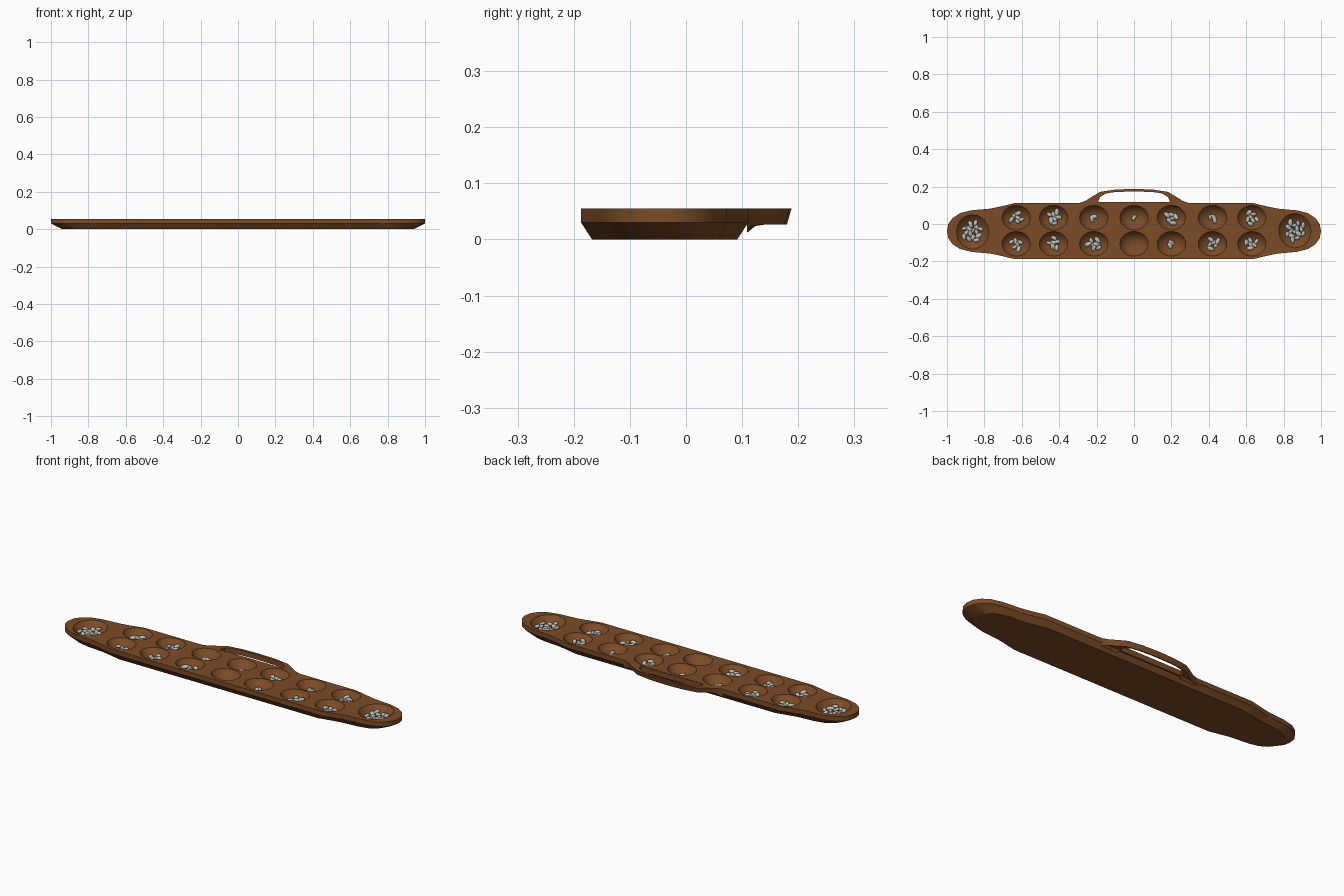
import bpy, bmesh, math, random
from mathutils import Vector, Matrix, Euler

if "Cube" in bpy.data.objects:
    bpy.data.objects.remove(bpy.data.objects["Cube"])

random.seed(4)
TOP = 0.055


def material(name, rgb):
    m = bpy.data.materials.new(name)
    m.diffuse_color = (*rgb, 1)
    m.use_nodes = True
    m.node_tree.nodes["Principled BSDF"].inputs["Base Color"].default_value = m.diffuse_color
    return m


wood = material("brown wood", (0.2, 0.072, 0.019))
stone = material("pale grey stone", (0.5, 0.51, 0.47))


def finish(bm, name, mat, angle=30):
    bmesh.ops.recalc_face_normals(bm, faces=bm.faces[:])
    me = bpy.data.meshes.new(name)
    bm.to_mesh(me)
    bm.free()
    me.materials.append(mat)
    ob = bpy.data.objects.new(name, me)
    bpy.context.collection.objects.link(ob)
    bpy.ops.object.select_all(action='DESELECT')
    ob.select_set(True)
    bpy.context.view_layer.objects.active = ob
    bpy.ops.object.shade_smooth_by_angle(angle=math.radians(angle))
    return ob


# Board: three stacked outlines give a bevelled underside
upper = [(-1, -0.038), (-0.993, 0), (-0.97, 0.032), (-0.93, 0.058), (-0.87, 0.073),
         (-0.77, 0.082), (-0.72, 0.092), (-0.64, 0.111)]
lower = [(-0.64, -0.187), (-0.72, -0.168), (-0.77, -0.158), (-0.87, -0.149),
         (-0.93, -0.134), (-0.97, -0.108), (-0.993, -0.076)]
left = lower + upper
outline = left + [(-x, y) for x, y in reversed(left)]
bm = bmesh.new()
rings = []
for z, sx, sy in ((0, 0.94, 0.868), (0.03, 1, 1), (TOP, 1, 1)):
    rings.append([bm.verts.new((x * sx, -0.038 + (y + 0.038) * sy, z)) for x, y in outline])
n = len(outline)
for a, b in zip(rings, rings[1:]):
    for i in range(n):
        bm.faces.new((a[i], a[(i + 1) % n], b[(i + 1) % n], b[i]))
bm.faces.new(rings[0])
bm.faces.new(rings[-1])
board = finish(bm, "board", wood)

# Pits: (x, y, x radius, y radius, depth, stone count)
columns = (-0.63, -0.43, -0.215, 0, 0.2, 0.42, 0.63)
pits = [(-0.863, -0.042, 0.086, 0.092, 0.043, 15), (0.86, -0.036, 0.086, 0.092, 0.043, 15)]
for y, counts in ((0.034, (6, 7, 2, 1, 6, 3, 7)), (-0.106, (6, 6, 7, 0, 2, 6, 6))):
    pits += [(x, y, 0.076, 0.066, 0.04, c) for x, c in zip(columns, counts)]

# Cutter made of flattened spheres whose caps form the bowls
bm = bmesh.new()
for x, y, rx, ry, d, _ in pits:
    big = (ry * ry + d * d) / (2 * d)
    m = Matrix.Translation((x, y, TOP - d + big)) @ Matrix.Diagonal((rx / ry, 1, 1, 1))
    bmesh.ops.create_uvsphere(bm, u_segments=32, v_segments=24, radius=big, matrix=m)
# spheres may overlap above the board, so trim them just over its top
bmesh.ops.bisect_plane(bm, geom=bm.verts[:] + bm.edges[:] + bm.faces[:],
                       plane_co=(0, 0, TOP + 0.001), plane_no=(0, 0, 1), clear_outer=True)
bmesh.ops.holes_fill(bm, edges=[e for e in bm.edges if e.is_boundary], sides=0)
cutter = finish(bm, "pit_cutter", wood)
cutter.hide_render = True
mod = board.modifiers.new("pits", 'BOOLEAN')
mod.operation = 'DIFFERENCE'
mod.solver = 'EXACT'
mod.object = cutter
bpy.ops.object.select_all(action='DESELECT')
board.select_set(True)
bpy.context.view_layer.objects.active = board
bpy.ops.object.modifier_apply(modifier=mod.name)
bpy.data.objects.remove(cutter)
bpy.ops.object.shade_smooth_by_angle(angle=math.radians(30))

# Handle: arched strip, (outer x, outer y, inner x, inner y, underside z)
half = [(-0.30, 0.109, -0.19, 0.109, 0.012), (-0.26, 0.124, -0.19, 0.124, 0.024),
        (-0.22, 0.149, -0.182, 0.144, 0.027), (-0.18, 0.172, -0.15, 0.163, 0.027),
        (-0.10, 0.184, -0.10, 0.171, 0.027)]
path = half + [(0, 0.188, 0, 0.174, 0.027)] + \
    [(-a, b, -c, d, z) for a, b, c, d, z in reversed(half)]
bm = bmesh.new()
secs = [[bm.verts.new(p) for p in ((a, b, TOP), (c, d, TOP), (c, d, z), (a, b - 0.008 * (b > 0.12), z))]
        for a, b, c, d, z in path]
for s, t in zip(secs, secs[1:]):
    for i in range(4):
        j = (i + 1) % 4
        bm.faces.new((s[i], s[j], t[j], t[i]))
bm.faces.new(secs[0])
bm.faces.new(secs[-1])
finish(bm, "handle", wood)

# Ledge beneath the hole joins handle roots to the board
bm = bmesh.new()
bmesh.ops.create_cube(bm, size=1, matrix=Matrix.Translation((0, 0.113, 0.04)) @
                      Matrix.Diagonal((0.40, 0.008, 0.029, 1)))
finish(bm, "handle_ledge", wood)

# Stones: small ellipsoids spiralled over each bowl floor
bm = bmesh.new()
for x, y, rx, ry, d, count in pits:
    spread = 0.0145 * math.sqrt(max(count - 1, 0))
    start = random.uniform(0, 6.28)
    for k in range(count):
        r = spread * math.sqrt((k + 0.3) / count)
        a = start + k * 2.4
        z = TOP - d + d * (r / ry) ** 2 + 0.008
        rot = Euler((random.uniform(-.3, .3), random.uniform(-.3, .3), random.uniform(0, 6.28)))
        s = random.uniform(0.85, 1.15)
        m = Matrix.Translation((x + r * math.cos(a), y + r * math.sin(a), z)) @ \
            rot.to_matrix().to_4x4() @ Matrix.Diagonal((0.019 * s, 0.0115 * s, 0.009 * s, 1))
        bmesh.ops.create_icosphere(bm, subdivisions=2, radius=1, matrix=m)
finish(bm, "stones", stone, 60)
